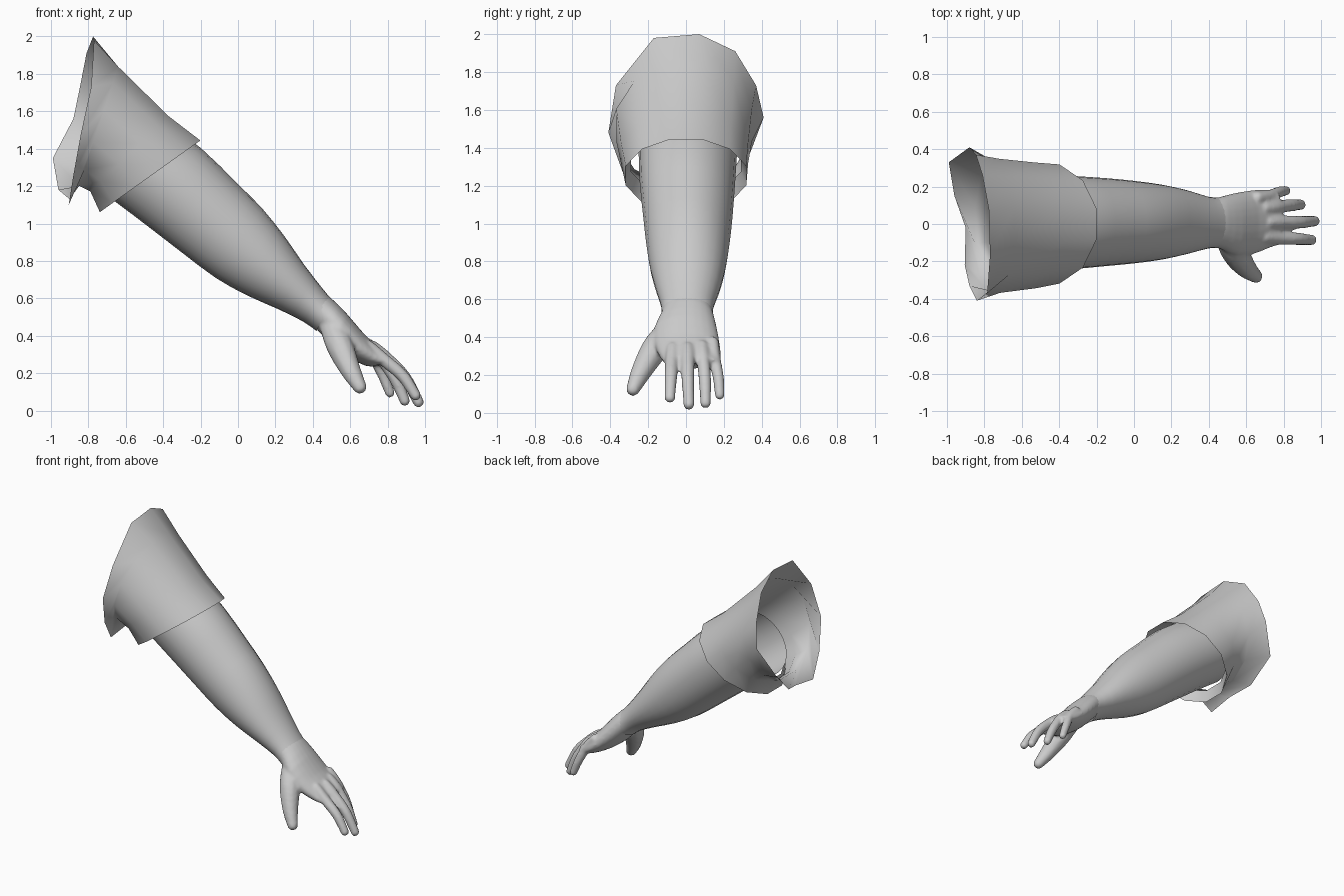
import bpy, bmesh
from math import sin, cos, pi, radians
from mathutils import Vector, Matrix

if "Cube" in bpy.data.objects:
    bpy.data.objects.remove(bpy.data.objects["Cube"])


def section(s, n, phase=0.0, grow=1.0):
    """Ring from (top x, top z, bottom x, bottom z, y min, y max)."""
    tx, tz, bx, bz, y0, y1 = s
    mid = Vector(((tx + bx) / 2, (y0 + y1) / 2, (tz + bz) / 2))
    half = Vector(((tx - bx) / 2, 0, (tz - bz) / 2)) * grow
    side = Vector((0, (y1 - y0) / 2 * grow, 0))
    angles = [phase + 2 * pi * i / n for i in range(n)]
    return [mid + half * cos(a) + side * sin(a) for a in angles]


def loft(bm, rings, caps=False):
    loops = [[bm.verts.new(p) for p in r] for r in rings]
    n = len(loops[0])
    for a, b in zip(loops, loops[1:]):
        for i in range(n):
            j = (i + 1) % n
            bm.faces.new((a[i], b[i], b[j], a[j]))
    if caps:
        bm.faces.new(loops[0])
        bm.faces.new(loops[-1][::-1])


def finish(bm, name):
    bmesh.ops.recalc_face_normals(bm, faces=bm.faces[:])
    for f in bm.faces:
        f.smooth = True
    me = bpy.data.meshes.new(name)
    bm.to_mesh(me)
    bm.free()
    ob = bpy.data.objects.new(name, me)
    bpy.context.collection.objects.link(ob)
    return ob


def spline(rows, t):
    """Catmull-Rom sample through rows of numbers, t in 0..len-1."""
    i = min(int(t), len(rows) - 2)
    f = t - i
    p0, p1, p2 = rows[max(i - 1, 0)], rows[i], rows[i + 1]
    p3 = rows[min(i + 2, len(rows) - 1)]
    return [0.5 * (2 * b + (c - a) * f + (2 * a - 5 * b + 4 * c - d) * f * f
                   + (3 * b - a - 3 * c + d) * f ** 3)
            for a, b, c, d in zip(p0, p1, p2, p3)]


def smooth_rings(rows, n, steps):
    total = (len(rows) - 1) * steps
    return [section(spline(rows, k / steps), n) for k in range(total + 1)]


# Sleeve: uneven shoulder opening lofted down to a twelve-sided cuff
shoulder = [Vector(p) for p in (
    (-.775, .07, 2.0), (-.81, .26, 1.91), (-.845, .37, 1.73), (-.88, .41, 1.56),
    (-.99, .33, 1.35), (-.96, .15, 1.18), (-.90, -.02, 1.13), (-.905, -.22, 1.10),
    (-.88, -.33, 1.26), (-.84, -.41, 1.48), (-.785, -.37, 1.73), (-.77, -.17, 1.98))]
sleeve_rows = [(-.64, 1.84, -.85, 1.20, -.37, .35),
               (-.37, 1.575, -.79, 1.17, -.345, .33),
               (-.20, 1.445, -.74, 1.06, -.32, .32)]
ph = radians(15)
rings = [shoulder] + [section(r, 12, ph, 1.03) for r in sleeve_rows]
bm = bmesh.new()
loft(bm, rings)
finish(bm, "sleeve")

# Turned-in hem inside the cuff
bm = bmesh.new()
loft(bm, [rings[-1], section((-.31, 1.485, -.74, 1.15, -.295, .295), 12, ph, 1.02)])
finish(bm, "sleeve_hem")

# Forearm: oval sections tapering to the wrist, open where it hides in the sleeve
arm_rows = [(-.42, 1.56, -.77, 1.20, -.25, .27),
            (-.20, 1.405, -.56, 1.045, -.245, .26),
            (.00, 1.21, -.30, .845, -.225, .245),
            (.13, 1.08, -.12, .71, -.21, .23),
            (.25, .93, .05, .615, -.19, .21),
            (.35, .785, .22, .54, -.16, .18),
            (.45, .655, .35, .475, -.13, .145),
            (.50, .595, .42, .425, -.13, .142)]
bm = bmesh.new()
loft(bm, smooth_rings(arm_rows, 24, 2))
finish(bm, "forearm")

# Hand: palm loft plus tapered digits, fused into one skin
palm_rows = [(.44, .645, .37, .485, -.12, .13),
             (.505, .595, .43, .425, -.135, .147),
             (.585, .515, .49, .36, -.17, .165),
             (.67, .415, .58, .29, -.165, .18),
             (.755, .335, .68, .24, -.13, .185),
             (.795, .295, .74, .235, -.115, .17)]
digits = [  # x, y, z, radius
    [(.70, -.07, .34, .035), (.77, -.075, .28, .036), (.88, -.08, .185, .034), (.95, -.085, .08, .029)],
    [(.72, .01, .34, .035), (.78, .01, .29, .037), (.89, .01, .18, .035), (.965, .015, .045, .030)],
    [(.70, .085, .35, .035), (.76, .09, .29, .036), (.84, .10, .17, .034), (.892, .103, .052, .029)],
    [(.66, .14, .37, .035), (.72, .148, .30, .034), (.775, .17, .19, .031), (.812, .178, .095, .027)],
    [(.50, -.08, .45, .065), (.545, -.16, .345, .073), (.60, -.235, .22, .056), (.652, -.28, .125, .037)],
]
bm = bmesh.new()
loft(bm, smooth_rings(palm_rows, 24, 2), caps=True)
for d in digits:
    for k in range(31):
        x, y, z, r = spline(d, k / 10)
        bmesh.ops.create_icosphere(bm, subdivisions=2, radius=r,
                                   matrix=Matrix.Translation((x, y, z)))
hand = finish(bm, "hand")
m = hand.modifiers.new("fuse", 'REMESH')
m.mode = 'VOXEL'
m.voxel_size = 0.01
m.use_smooth_shade = True
m = hand.modifiers.new("relax", 'SMOOTH')
m.factor = 0.5
m.iterations = 5
